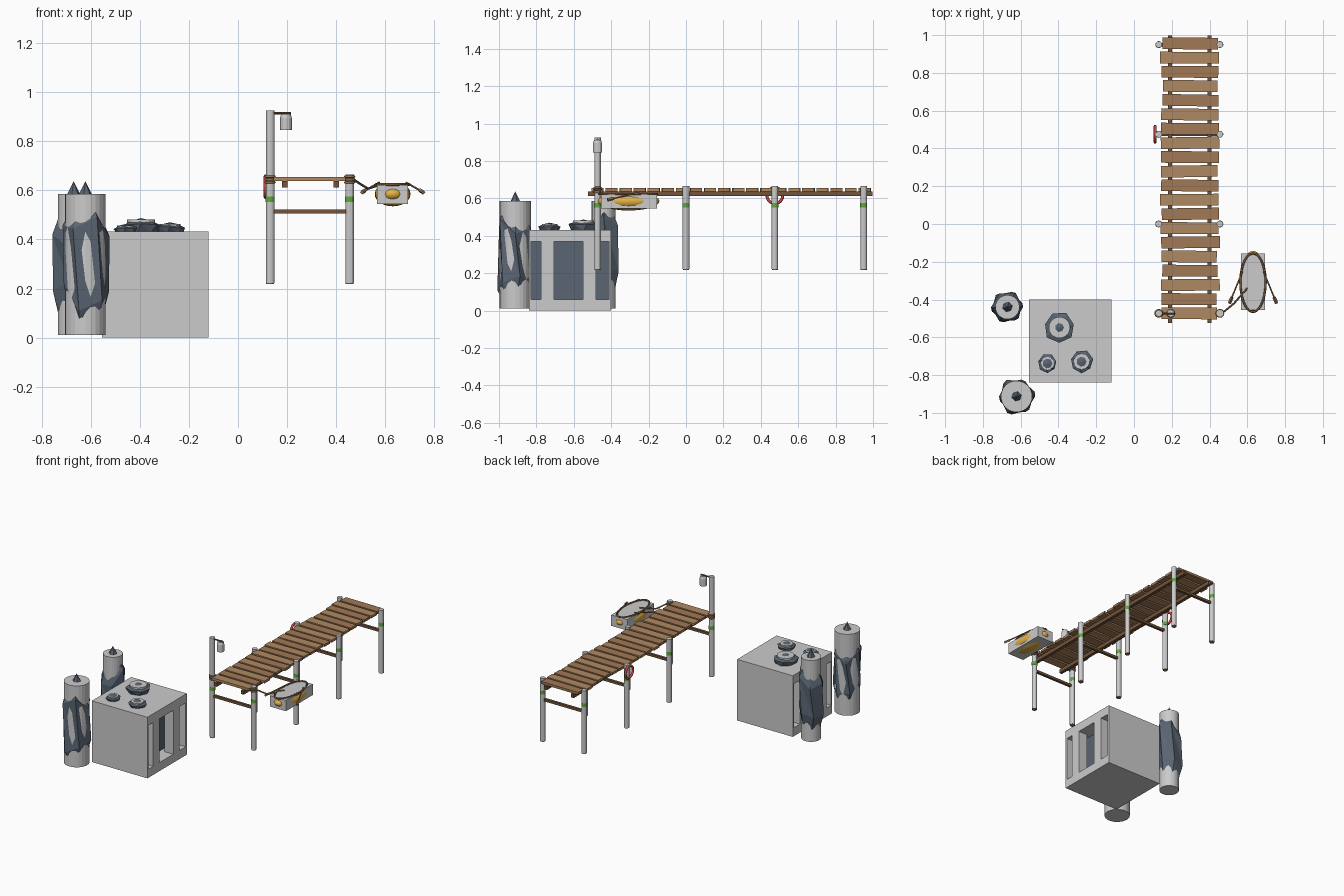
import bpy, bmesh, math, random
from mathutils import Vector, Matrix

if "Cube" in bpy.data.objects:
    bpy.data.objects.remove(bpy.data.objects["Cube"])

random.seed(4)


def mat(name, c):
    m = bpy.data.materials.new(name)
    m.diffuse_color = (*c, 1)
    m.use_nodes = True
    m.node_tree.nodes["Principled BSDF"].inputs["Base Color"].default_value = m.diffuse_color
    return m


WOOD = mat("wood", (0.36, 0.19, 0.09))
LIGHT = mat("light_wood", (0.43, 0.25, 0.12))
DARK = mat("dark_wood", (0.17, 0.09, 0.045))
ROPE = mat("rope", (0.30, 0.19, 0.10))
ROCK = mat("rock", (0.10, 0.13, 0.17))
GREEN = mat("moss_green", (0.12, 0.40, 0.05))
RED = mat("red", (0.65, 0.06, 0.05))
YELLOW = mat("yellow", (0.80, 0.45, 0.06))


def finish(name, bm, m=None, smooth=False):
    bmesh.ops.recalc_face_normals(bm, faces=bm.faces)
    me = bpy.data.meshes.new(name)
    bm.to_mesh(me)
    bm.free()
    ob = bpy.data.objects.new(name, me)
    bpy.context.collection.objects.link(ob)
    if m:
        me.materials.append(m)
    for p in me.polygons:
        p.use_smooth = smooth
    return ob


def box(name, lo, hi, m=None, rot=0):
    bm = bmesh.new()
    lo, hi = Vector(lo), Vector(hi)
    M = Matrix.Translation((lo + hi) / 2) @ Matrix.Rotation(rot, 4, 'Z') @ Matrix.Diagonal((*(hi - lo), 1))
    bmesh.ops.create_cube(bm, size=1, matrix=M)
    return finish(name, bm, m)


def rod(name, a, b, r, m=None, n=12, r2=None):
    a, b = Vector(a), Vector(b)
    d = b - a
    bm = bmesh.new()
    M = Matrix.Translation((a + b) / 2) @ d.to_track_quat('Z', 'Y').to_matrix().to_4x4()
    bmesh.ops.create_cone(bm, cap_ends=True, segments=n, radius1=r, radius2=r if r2 is None else r2,
                          depth=d.length, matrix=M)
    return finish(name, bm, m)


def ring(name, c, rx, ry, r, m, axis='Z'):
    # elliptical tube ring
    bm = bmesh.new()
    rows, n, k = [], 28, 8
    R = Matrix.Rotation(math.pi / 2, 4, 'Y') if axis == 'X' else Matrix()
    for i in range(n):
        t = math.tau * i / n
        rows.append([bm.verts.new(Vector(c) + R @ Vector((
            (rx + r * math.cos(math.tau * j / k)) * math.cos(t),
            (ry + r * math.cos(math.tau * j / k)) * math.sin(t),
            r * math.sin(math.tau * j / k)))) for j in range(k)])
    for i in range(n):
        for j in range(k):
            a, b = rows[i], rows[(i + 1) % n]
            bm.faces.new((a[j], b[j], b[(j + 1) % k], a[(j + 1) % k]))
    return finish(name, bm, m, True)


def rock(name, x, y, profile, n=6):
    # jagged faceted stack of rings closing to a tip; profile of (radius, z)
    bm = bmesh.new()
    rows = []
    for q, (r, z) in enumerate(profile[:-1]):
        dz = 0.12 * (profile[-1][1] - profile[0][1]) if 0 < q < len(profile) - 2 else 0
        rows.append([])
        for i in range(n):
            t = math.tau * (i + 0.25 * (q % 2)) / n
            k = r * random.uniform(0.93, 1.03)
            rows[-1].append(bm.verts.new((x + k * math.cos(t), y + k * math.sin(t),
                                          z + random.uniform(-dz, dz))))
    for a, b in zip(rows, rows[1:]):
        for i in range(n):
            j = (i + 1) % n
            bm.faces.new((a[i], a[j], b[i]))
            bm.faces.new((a[j], b[j], b[i]))
    tip = bm.verts.new((x, y, profile[-1][1]))
    for i in range(n):
        bm.faces.new((rows[-1][i], rows[-1][(i + 1) % n], tip))
    bm.faces.new(rows[0][::-1])
    return finish(name, bm, ROCK)


# dock planks
for i in range(20):
    y = -0.473 + i * 0.0752
    w = 0.150 + random.uniform(-0.006, 0.006)
    c = 0.296 + random.uniform(-0.005, 0.005)
    box(f"plank_{i}", (c - w, y - 0.031, 0.638), (c + w, y + 0.031, 0.655),
        WOOD if i % 2 else LIGHT, random.uniform(-0.02, 0.02))

# stringers under the planks
for i, x in enumerate((0.19, 0.40)):
    box(f"stringer_{i}", (x - 0.011, -0.523, 0.612), (x + 0.011, 0.998, 0.638), DARK)

# posts with bands and rope wraps, and a cross brace per row
for i, y in enumerate((-0.473, 0.0, 0.475, 0.95)):
    for side, x in (("left", 0.131), ("right", 0.455)):
        top = 0.925 if (i == 0 and side == "left") else 0.665
        rod(f"{side}_post_{i}", (x, y, 0.222), (x, y, top), 0.0175)
        rod(f"{side}_post_foot_{i}", (x, y, 0.218), (x, y, 0.23), 0.0165, WOOD)
        rod(f"{side}_green_band_{i}", (x, y, 0.552), (x, y, 0.576), 0.0185, GREEN)
        if i == 0:
            for z in (0.633, 0.645, 0.656):
                ring(f"{side}_rope_wrap_{z}", (x, y, z), 0.018, 0.018, 0.005, ROPE)
    box(f"cross_brace_{i}", (0.131, y - 0.009, 0.505), (0.455, y + 0.009, 0.522), DARK)

# lantern on the tall post
rod("lantern_arm", (0.131, -0.473, 0.915), (0.215, -0.473, 0.915), 0.005, DARK, 8)
rod("lantern_hook", (0.195, -0.473, 0.89), (0.195, -0.473, 0.915), 0.004, DARK, 8)
rod("lantern_body", (0.195, -0.473, 0.845), (0.195, -0.473, 0.895), 0.024)
rod("lantern_cap", (0.195, -0.473, 0.895), (0.195, -0.473, 0.912), 0.024, None, 12, 0.019)

# life ring on the left
ring("life_ring", (0.112, 0.475, 0.615), 0.042, 0.042, 0.008, RED, 'X')

# rowing boat with its square float
bm = bmesh.new()
bmesh.ops.create_uvsphere(bm, u_segments=24, v_segments=12, radius=1,
                          matrix=Matrix.Translation((0.63, -0.307, 0.585)) @ Matrix.Diagonal((0.073, 0.165, 0.05, 1)))
bmesh.ops.bisect_plane(bm, geom=bm.verts[:] + bm.edges[:] + bm.faces[:], plane_co=(0, 0, 0.61),
                       plane_no=(0, 0, 1), clear_outer=True)
finish("boat_hull", bm, YELLOW, True)
box("boat_float", (0.567, -0.455, 0.545), (0.693, -0.155, 0.622))
ring("boat_rim", (0.63, -0.31, 0.624), 0.067, 0.155, 0.006, DARK)
for side, s in (("left", -1), ("right", 1)):
    a, b = Vector((0.63 + s * 0.055, -0.25, 0.632)), Vector((0.63 + s * 0.125, -0.42, 0.592))
    rod(f"{side}_oar", a, b, 0.004, WOOD, 8)
    blade = rod(f"{side}_oar_blade", a.lerp(b, 0.8), b, 0.009, WOOD, 4)

# mooring rope sagging from post to bow
pts = [(0.465, -0.473, 0.648), (0.50, -0.445, 0.625), (0.53, -0.42, 0.607), (0.56, -0.385, 0.617), (0.60, -0.34, 0.626)]
for i, (a, b) in enumerate(zip(pts, pts[1:])):
    rod(f"mooring_rope_{i}", a, b, 0.005, ROPE, 8)

# square stone block: slabs, front and back walls, pillars over a dark core
X0, X1, Y0, Y1 = -0.555, -0.12, -0.84, -0.40
box("block_base", (X0, Y0, 0), (X1, Y1, 0.06))
box("block_top", (X0, Y0, 0.37), (X1, Y1, 0.432))
box("block_front_wall", (X0, Y0, 0.06), (X1, Y0 + 0.012, 0.37))
box("block_back_wall", (X0, Y1 - 0.012, 0.06), (X1, Y1, 0.37))
box("block_core", (X0 + 0.1, Y0 + 0.01, 0.05), (X1 - 0.1, Y1 - 0.01, 0.38), ROCK)
for i, y in enumerate((-0.74, -0.515)):
    for side, x in (("left", X0), ("right", X1 - 0.07)):
        box(f"{side}_block_pillar_{i}", (x, y - 0.035, 0.06), (x + 0.07, y + 0.035, 0.37))

# small boulders on the block, each with a flat disc
for i, (x, y, r, z) in enumerate(((-0.395, -0.548, 0.083, 0.487), (-0.277, -0.728, 0.062, 0.470), (-0.458, -0.738, 0.05, 0.463))):
    h = z - 0.432
    rock(f"boulder_{i}", x, y, [(r * 0.85, 0.428), (r, 0.432 + h * 0.45), (r * 0.55, 0.432 + h * 0.8), (0, z)], 7)
    rod(f"boulder_disc_{i}", (x, y, 0.432), (x, y, z - 0.006), r * 0.68, None, 20)

# tall round columns with rock spires breaking through
for i, (x, y, r) in enumerate(((-0.622, -0.913, 0.083), (-0.67, -0.44, 0.064))):
    rod(f"column_{i}", (x, y, 0.01), (x, y, 0.585), r, None, 24)
    k = r if i == 0 else 0.073
    rock(f"spire_{i}", x, y, [(k * 0.6, 0.012), (k * 1.18, 0.17), (k * 1.18, 0.44), (0.028, 0.583), (0, 0.637)])
